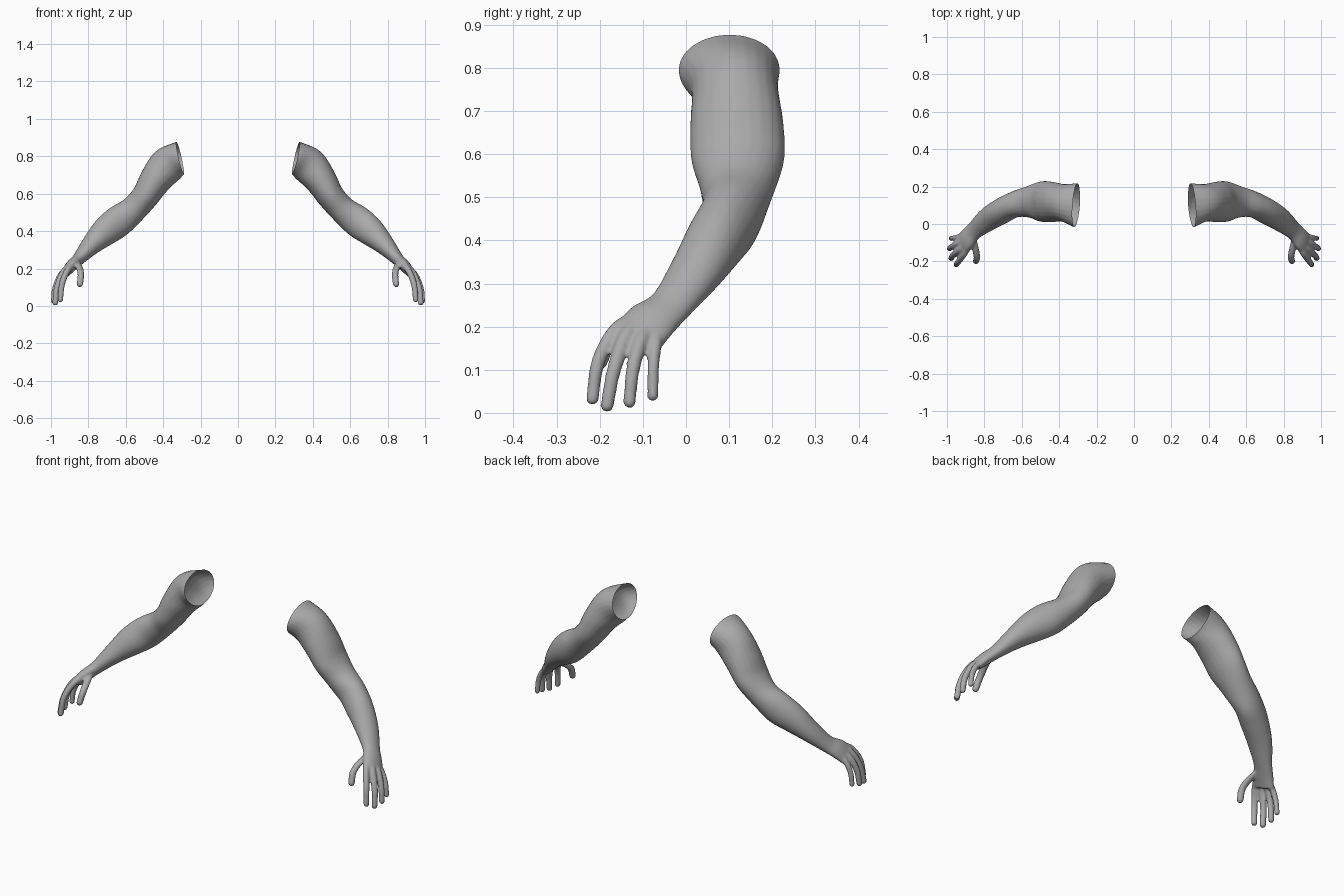
import bpy, bmesh, math
from mathutils import Vector, Matrix

cube = bpy.data.objects.get("Cube")
if cube:
    bpy.data.objects.remove(cube, do_unlink=True)

skin = bpy.data.materials.new("grey_skin")
skin.use_nodes = True
grey = (0.4, 0.4, 0.4, 1)
skin.diffuse_color = grey
skin.node_tree.nodes["Principled BSDF"].inputs["Base Color"].default_value = grey


def smooth_path(keys, steps=6):
    """Catmull-Rom interpolation through vectors of any length."""
    pts = [Vector(k) for k in keys]
    pts = [2 * pts[0] - pts[1]] + pts + [2 * pts[-1] - pts[-2]]
    out = []
    for a, b, c, d in zip(pts, pts[1:], pts[2:], pts[3:]):
        for i in range(steps):
            t = i / steps
            out.append(0.5 * (2 * b + (c - a) * t + (2 * a - 5 * b + 4 * c - d) * t * t
                              + (3 * b - a - 3 * c + d) * t ** 3))
    return out + [pts[-2]]


def loft(bm, centres, widths, sizes, sides=24):
    """Closed tube of elliptical rings; widths set each ring's wide direction."""
    rings = []
    last = len(centres) - 1
    for i, c in enumerate(centres):
        axis = (centres[min(i + 1, last)] - centres[max(i - 1, 0)]).normalized()
        w = widths[i].normalized()
        v = axis.cross(w).normalized()
        ring = []
        for k in range(sides):
            t = math.tau * k / sides
            ring.append(bm.verts.new(c + w * sizes[i][0] * math.cos(t)
                                     + v * sizes[i][1] * math.sin(t)))
        rings.append(ring)
    for r, s in zip(rings, rings[1:]):
        for k in range(sides):
            n = (k + 1) % sides
            bm.faces.new((r[k], r[n], s[n], s[k]))
    bm.faces.new(rings[0][::-1])
    bm.faces.new(rings[-1])


def finger(bm, root, knuckle, middle, tip, r):
    """Tapered bent tube with a round tip."""
    path = smooth_path([root, knuckle, middle, tip])
    n = len(path) - 1
    sizes = [(r * (1.12 - 0.2 * i / n),) * 2 for i in range(n + 1)]
    loft(bm, path, [Vector((0.3, 0.9, -0.3))] * (n + 1), sizes, 14)
    bmesh.ops.create_icosphere(bm, subdivisions=3, radius=r * 0.92,
                               matrix=Matrix.Translation(tip))


# Arm stations: centre, wide direction, half width and half depth
stations = [
    ((0.25, 0.10, 0.81), (-0.07, 1, 0), (0.122, 0.084)),
    ((0.31, 0.10, 0.793), (-0.07, 1, 0), (0.118, 0.086)),
    ((0.378, 0.113, 0.75), (0, 1, 0), (0.101, 0.098)),
    ((0.442, 0.118, 0.672), (0, 1, 0), (0.108, 0.086)),
    ((0.495, 0.120, 0.588), (0, 1, 0), (0.108, 0.074)),
    ((0.560, 0.118, 0.515), (0.1, 1, 0), (0.085, 0.073)),
    ((0.640, 0.103, 0.452), (0.4, 0.9, 0), (0.070, 0.085)),
    ((0.710, 0.068, 0.397), (0.42, 0.88, -0.1), (0.069, 0.077)),
    ((0.785, 0.022, 0.325), (0.42, 0.88, -0.2), (0.063, 0.054)),
    ((0.853, -0.035, 0.250), (0.35, 0.85, -0.4), (0.051, 0.034)),
    ((0.890, -0.078, 0.215), (0.3, 0.86, -0.4), (0.060, 0.031)),
    ((0.922, -0.110, 0.178), (0.25, 0.88, -0.4), (0.062, 0.024)),
]
bm = bmesh.new()
loft(bm, *[smooth_path(column) for column in zip(*stations)])

# Fingers and thumb
finger(bm, (0.87, -0.10, 0.225), (0.908, -0.160, 0.195), (0.94, -0.203, 0.12), (0.95, -0.217, 0.033), 0.0165)
finger(bm, (0.88, -0.09, 0.215), (0.930, -0.135, 0.185), (0.967, -0.167, 0.10), (0.977, -0.183, 0.017), 0.0170)
finger(bm, (0.89, -0.08, 0.205), (0.942, -0.103, 0.172), (0.976, -0.123, 0.10), (0.986, -0.131, 0.026), 0.0165)
finger(bm, (0.89, -0.06, 0.200), (0.940, -0.070, 0.162), (0.969, -0.076, 0.105), (0.978, -0.077, 0.040), 0.0150)
finger(bm, (0.87, -0.06, 0.235), (0.851, -0.120, 0.212), (0.84, -0.175, 0.17), (0.845, -0.199, 0.117), 0.0185)
bmesh.ops.recalc_face_normals(bm, faces=bm.faces)

mesh = bpy.data.meshes.new("left_arm")
bm.to_mesh(mesh)
bm.free()
left = bpy.data.objects.new("left_arm", mesh)
bpy.context.collection.objects.link(left)

# Fuse the parts into one soft skin
fuse = left.modifiers.new("fuse", 'REMESH')
fuse.mode = 'VOXEL'
fuse.voxel_size = 0.006
soften = left.modifiers.new("soften", 'SMOOTH')
soften.factor = 0.5
soften.iterations = 5
bpy.context.view_layer.update()
fused = bpy.data.meshes.new_from_object(left.evaluated_get(bpy.context.evaluated_depsgraph_get()))
left.modifiers.clear()
left.data = fused

# Cut the arm open at the shoulder
bm = bmesh.new()
bm.from_mesh(fused)
bmesh.ops.bisect_plane(bm, geom=bm.verts[:] + bm.edges[:] + bm.faces[:],
                       plane_co=(0.31, 0.10, 0.793), plane_no=(1, 0.07, -0.226),
                       clear_inner=True)
bm.to_mesh(fused)
bm.free()
fused.materials.clear()
fused.materials.append(skin)
fused.polygons.foreach_set("use_smooth", [True] * len(fused.polygons))

# Opposite arm
other = fused.copy()
other.transform(Matrix.Scale(-1, 4, (1, 0, 0)))
other.flip_normals()
right = bpy.data.objects.new("right_arm", other)
bpy.context.collection.objects.link(right)
